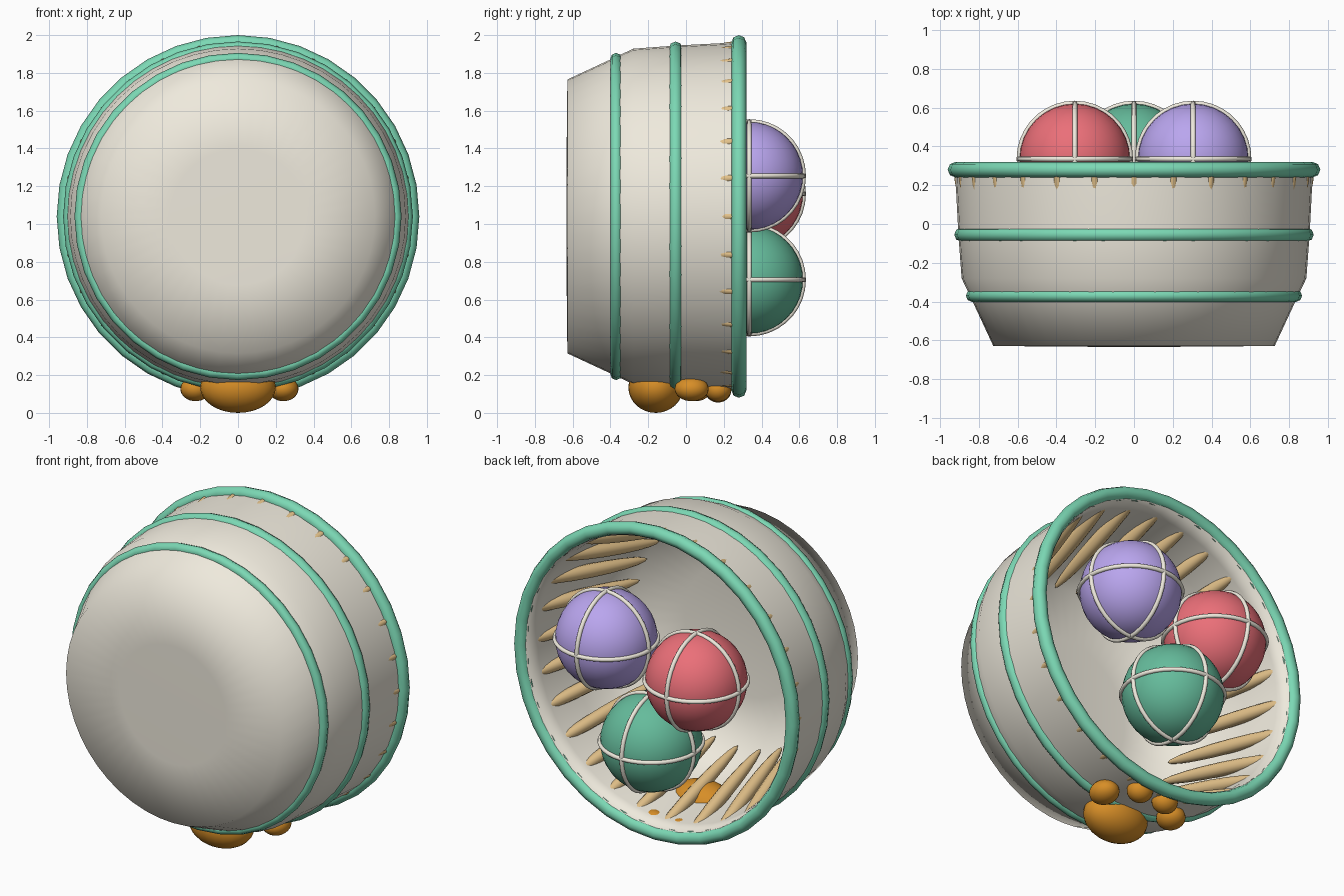
import bpy, math
from mathutils import Vector, Matrix

if "Cube" in bpy.data.objects:
    bpy.data.objects.remove(bpy.data.objects["Cube"])

CZ = 1.04  # height of the bowl axis, which runs along y


def mat(name, rgb):
    m = bpy.data.materials.new(name)
    m.diffuse_color = (*rgb, 1)
    m.use_nodes = True
    m.node_tree.nodes["Principled BSDF"].inputs["Base Color"].default_value = m.diffuse_color
    return m


CREAM = mat("cream", (0.86, 0.82, 0.72))
MINT = mat("mint", (0.20, 0.69, 0.46))
TAN = mat("tan", (0.76, 0.53, 0.25))
ORANGE = mat("orange", (0.68, 0.27, 0.02))
RED = mat("red", (0.83, 0.16, 0.19))
PURPLE = mat("purple", (0.49, 0.38, 0.86))
GREEN = mat("green", (0.13, 0.50, 0.33))


def finish(name, m):
    o = bpy.context.object
    o.name = name
    o.data.materials.append(m)
    bpy.ops.object.shade_smooth()
    return o


def ring(name, loc, major, minor, m, rot=(math.pi / 2, 0, 0), segs=36, sides=8):
    bpy.ops.mesh.primitive_torus_add(major_radius=major, minor_radius=minor, location=loc,
                                     rotation=rot, major_segments=segs, minor_segments=sides)
    return finish(name, m)


def ball(name, loc, scale, m, segs=24, rings=16):
    bpy.ops.mesh.primitive_uv_sphere_add(segments=segs, ring_count=rings, radius=1, location=loc)
    o = finish(name, m)
    o.scale = scale
    return o


# Bowl: closed profile (radius, y) from outer base centre round the lip to the inner base
profile = [(0, -0.633), (0.36, -0.632), (0.725, -0.628), (0.845, -0.37), (0.888, -0.28), (0.905, -0.05),
           (0.92, 0.24), (0.92, 0.29), (0.88, 0.29), (0.865, 0.2), (0.845, -0.05),
           (0.82, -0.26), (0.70, -0.52), (0.4, -0.56), (0, -0.57)]
N = 48
verts, faces, rows = [], [], []
for r, y in profile:
    count = N if r else 1
    rows.append([len(verts) + i for i in range(count)])
    for i in range(count):
        a = 2 * math.pi * i / N
        verts.append((r * math.cos(a), y, CZ + r * math.sin(a)))
for p, q in zip(rows, rows[1:]):
    for i in range(N):
        j = (i + 1) % N
        f = [p[i % len(p)], p[j % len(p)], q[j % len(q)], q[i % len(q)]]
        faces.append(list(dict.fromkeys(f)))
mesh = bpy.data.meshes.new("bowl")
mesh.from_pydata(verts, [], faces)
bowl = bpy.data.objects.new("bowl", mesh)
bpy.context.collection.objects.link(bowl)
bpy.context.view_layer.objects.active = bowl
bowl.select_set(True)
bpy.ops.object.mode_set(mode='EDIT')
bpy.ops.mesh.select_all(action='SELECT')
bpy.ops.mesh.normals_make_consistent(inside=False)
bpy.ops.object.mode_set(mode='OBJECT')
finish("bowl", CREAM)

# Mint hoops
ring("rim_hoop", (0, 0.28, CZ), 0.92, 0.04, MINT)
ring("middle_hoop", (0, -0.055, CZ), 0.89, 0.036, MINT)
ring("base_hoop", (0, -0.37, CZ), 0.835, 0.031, MINT)

# Slanted ribs piercing the wall just below the rim
for i in range(28):
    a = 2 * math.pi * i / 28
    out = Vector((math.cos(a), 0, math.sin(a)))
    axis = (Vector((0, 1, 0)) + out * 0.3).normalized()
    o = ball(f"rib_{i + 1}", (0, 0, 0), (1, 1, 1), TAN, 12, 10)
    o.matrix_world = (Matrix.Translation(out * 0.803 + Vector((0, -0.1, CZ)))
                      @ axis.to_track_quat('Z', 'Y').to_matrix().to_4x4()
                      @ Matrix.Diagonal((0.04, 0.04, 0.42, 1)))

# Balls in the mouth of the bowl, each wrapped by three bands
for name, x, z, m in (("purple", 0.305, 1.255, PURPLE), ("red", -0.305, 1.16, RED),
                      ("green", 0, 0.705, GREEN)):
    c = (x, 0.335, z)
    ball(name + "_ball", c, (0.285,) * 3, m, 32, 20)
    for k, rot in enumerate(((0, 0, 0), (math.pi / 2, 0, 0), (0, math.pi / 2, 0))):
        ring(f"{name}_ball_band_{k + 1}", c, 0.287, 0.013, CREAM, rot, 36, 8)

# Orange lumps underneath
for i, (loc, s) in enumerate((((0, -0.16, 0.135), (0.2, 0.145, 0.135)),
                              ((0.24, 0.03, 0.127), (0.08, 0.09, 0.065)),
                              ((-0.225, 0.05, 0.127), (0.08, 0.085, 0.065)),
                              ((0.1, 0.17, 0.125), (0.075, 0.07, 0.065)),
                              ((-0.08, 0.17, 0.12), (0.075, 0.07, 0.065)))):
    ball(f"foot_lump_{i + 1}", loc, s, ORANGE)
